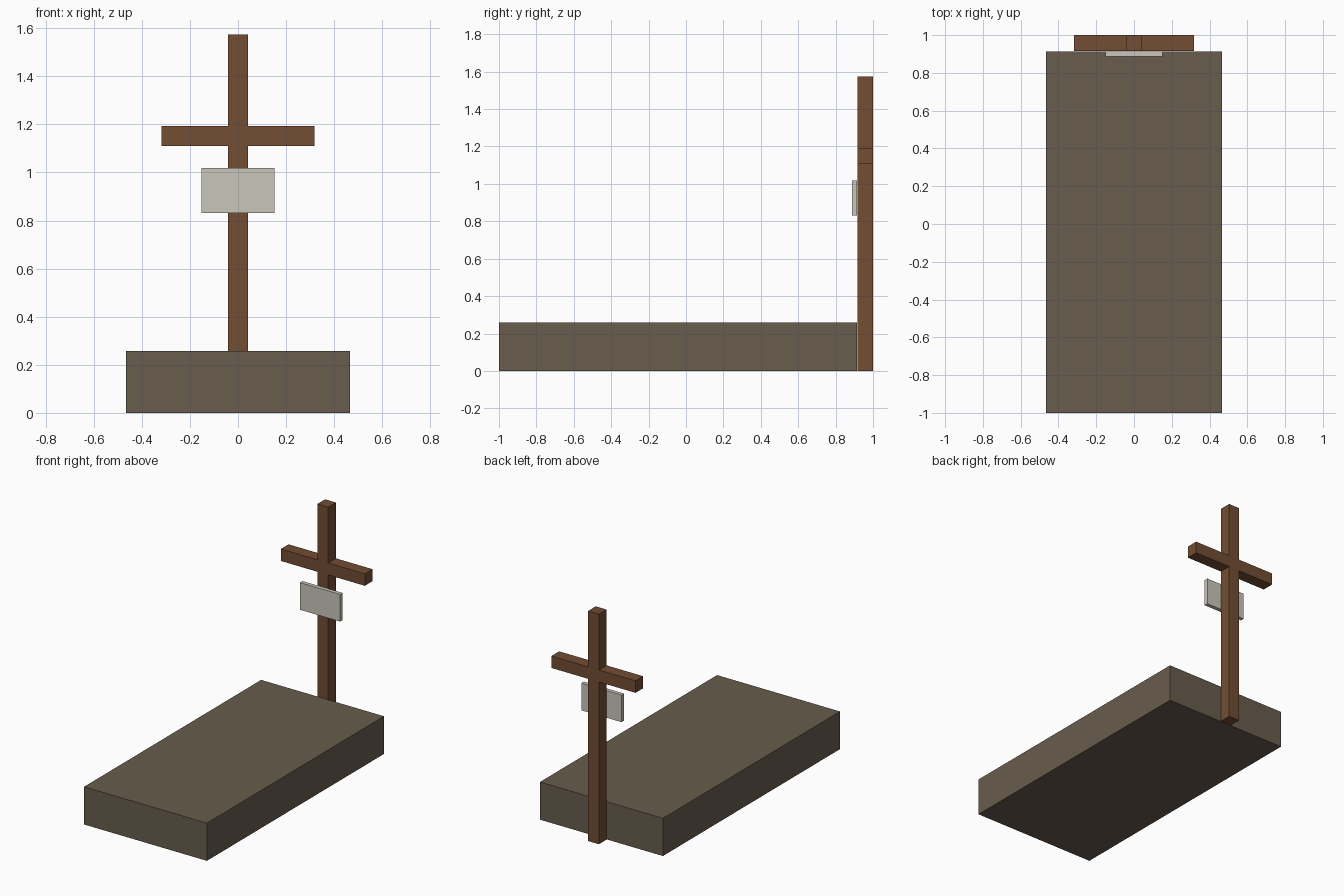
import bpy
import bmesh

cube = bpy.data.objects.get("Cube")
if cube:
    bpy.data.objects.remove(cube, do_unlink=True)


def material(name, rgb):
    mat = bpy.data.materials.new(name)
    mat.use_nodes = True
    colour = (*rgb, 1.0)
    mat.diffuse_color = colour
    bsdf = next(n for n in mat.node_tree.nodes if n.type == "BSDF_PRINCIPLED")
    bsdf.inputs["Base Color"].default_value = colour
    return mat


def extruded(name, outline, y0, y1, mat):
    """Extrude a front-facing (x, z) outline from y0 back to y1."""
    bm = bmesh.new()
    face = bm.faces.new([bm.verts.new((x, y0, z)) for x, z in outline])
    result = bmesh.ops.extrude_face_region(bm, geom=[face])
    for item in result["geom"]:
        if isinstance(item, bmesh.types.BMVert):
            item.co.y = y1
    bmesh.ops.recalc_face_normals(bm, faces=bm.faces)
    mesh = bpy.data.meshes.new(name)
    bm.to_mesh(mesh)
    bm.free()
    mesh.materials.append(mat)
    obj = bpy.data.objects.new(name, mesh)
    bpy.context.collection.objects.link(obj)
    return obj


def mirrored(half):
    """Close a right-hand outline, listed bottom to top, across x = 0."""
    return half + [(-x, z) for x, z in reversed(half)]


earth = material("earth brown", (0.138, 0.107, 0.074))
wood = material("wood brown", (0.171, 0.074, 0.033))
stone = material("pale grey", (0.584, 0.565, 0.497))

# Earth mound
extruded("grave_mound", mirrored([(0.465, 0), (0.465, 0.258)]), -1, 0.914, earth)

# Wooden cross: post and arms in one outline
post, arm = 0.041, 0.318
extruded("wooden_cross", mirrored([(post, 0), (post, 1.11), (arm, 1.11),
                                   (arm, 1.192), (post, 1.192), (post, 1.574)]),
         0.917, 1, wood)

# Blank plaque on the front of the post
extruded("plaque", mirrored([(0.152, 0.832), (0.152, 1.018)]), 0.887, 0.914, stone)
